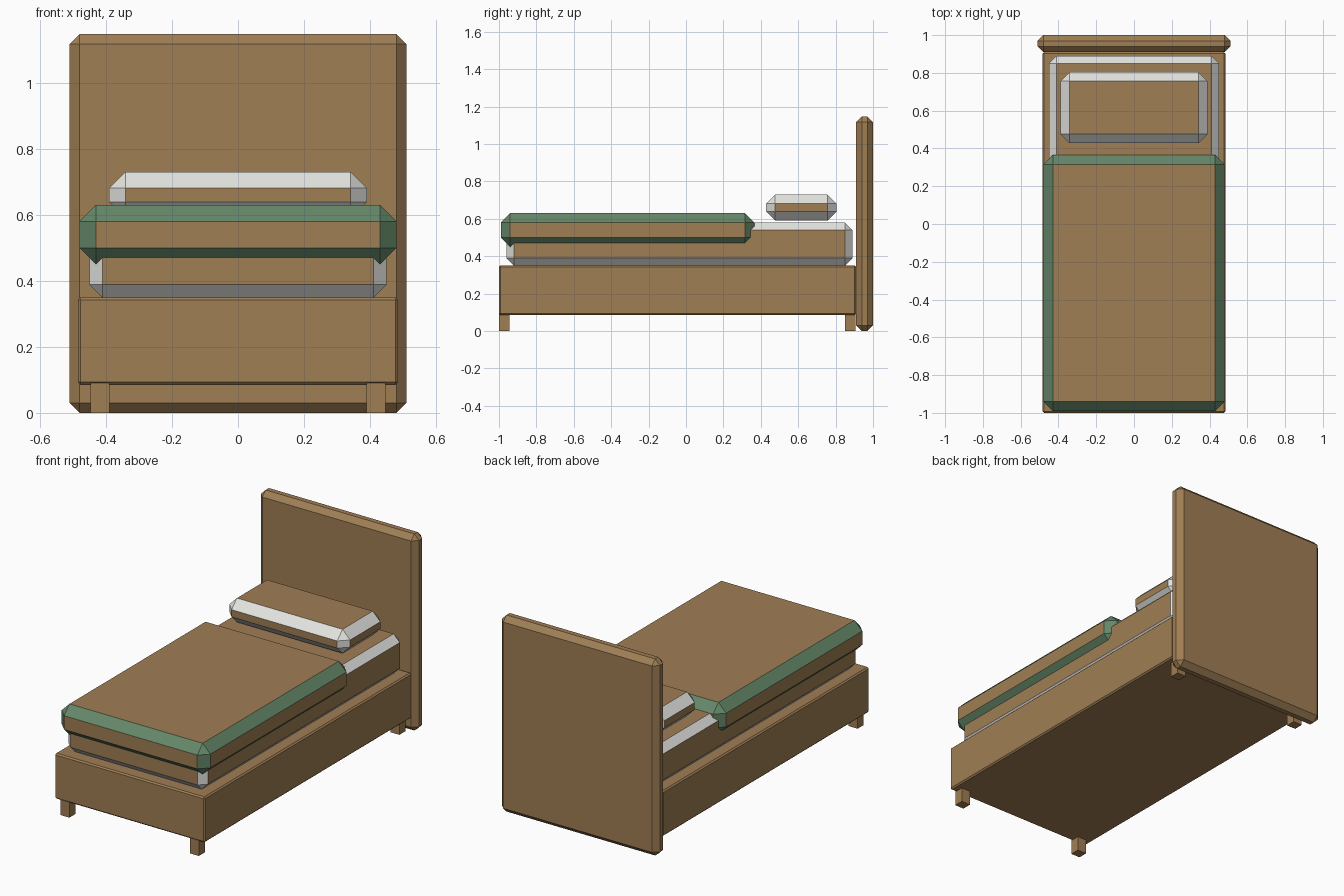
import bpy
import bmesh
from mathutils import Vector

default = bpy.data.objects.get("Cube")
if default:
    bpy.data.objects.remove(default, do_unlink=True)


def make_material(name, rgb):
    mat = bpy.data.materials.new(name)
    mat.use_nodes = True
    color = (*rgb, 1.0)
    mat.diffuse_color = color
    mat.node_tree.nodes["Principled BSDF"].inputs["Base Color"].default_value = color
    return mat


wood = make_material("wood brown", (0.35, 0.21, 0.09))
linen = make_material("linen white", (0.77, 0.77, 0.75))
green = make_material("blanket green", (0.127, 0.242, 0.14))


def bevelled_box(name, low, high, bevel=0.0, edge_material=None):
    """Chamfered box; the chamfers may carry their own colour."""
    low, high = Vector(low), Vector(high)
    bm = bmesh.new()
    bmesh.ops.create_cube(bm, size=1.0)
    bmesh.ops.scale(bm, vec=high - low, verts=bm.verts)
    if bevel:
        bmesh.ops.bevel(bm, geom=bm.edges[:], offset=bevel, segments=1,
                        affect='EDGES', profile=0.5,
                        material=1 if edge_material else 0)
    mesh = bpy.data.meshes.new(name)
    bm.to_mesh(mesh)
    bm.free()
    mesh.materials.append(wood)
    if edge_material:
        mesh.materials.append(edge_material)
    obj = bpy.data.objects.new(name, mesh)
    obj.location = (low + high) / 2
    bpy.context.collection.objects.link(obj)
    return obj


# Wooden structure
bevelled_box("headboard", (-0.51, 0.91, 0), (0.51, 1.0, 1.147), 0.03)
bevelled_box("bed_frame", (-0.485, -1.0, 0.085), (0.485, 0.91, 0.35), 0.008)

# Four short legs
for end, y in (("front", -0.972), ("back", 0.878)):
    for side, x in (("left", 0.418), ("right", -0.418)):
        bevelled_box(f"{end}_{side}_leg", (x - 0.029, y - 0.028, 0),
                     (x + 0.029, y + 0.028, 0.09))

# Bedding with coloured chamfers
bevelled_box("mattress", (-0.45, -0.96, 0.349), (0.45, 0.89, 0.58), 0.04, linen)
bevelled_box("blanket", (-0.48, -0.99, 0.45), (0.48, 0.365, 0.63), 0.05, green)
bevelled_box("pillow", (-0.39, 0.428, 0.59), (0.39, 0.805, 0.73), 0.049, linen)
